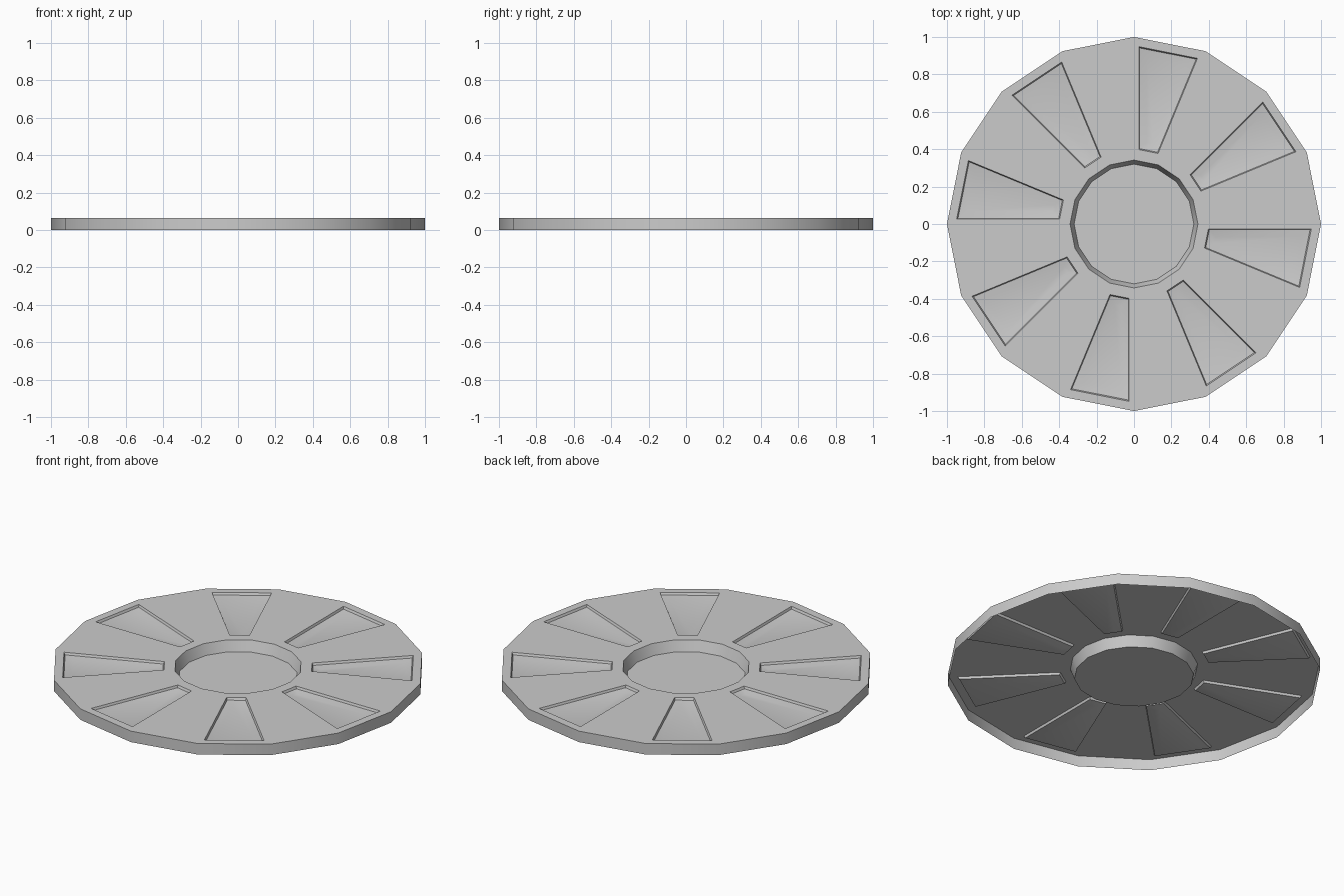
import bpy, bmesh
from math import cos, sin, tan, pi

if "Cube" in bpy.data.objects:
    bpy.data.objects.remove(bpy.data.objects["Cube"])

N = 16
STEP = 2 * pi / N
TOP, FLOOR = 0.065, 0.004
bm = bmesh.new()


def ring(r, z):
    return [bm.verts.new((r * cos(i * STEP), r * sin(i * STEP), z)) for i in range(N)]


def pocket_loop(angle, inner, outer, inset, z):
    # Four corners of a wedge, inset from the sector's straight sides
    pts = []
    for a, side in ((inner, -1), (outer, -1), (outer, 1), (inner, 1)):
        w = side * (a * tan(STEP / 2) - inset)
        pts.append(bm.verts.new((a * cos(angle) - w * sin(angle),
                                 a * sin(angle) + w * cos(angle), z)))
    return pts


def bridge(a, b):
    for i in range(len(a)):
        j = (i + 1) % len(a)
        bm.faces.new((a[i], a[j], b[j], b[i]))


# Outer skirt (open underneath), top edge, recess lip and recess floor
base = ring(1.0, 0.0)
rim = ring(1.0, TOP)
lip = ring(0.342, TOP)
bottom = ring(0.32, FLOOR)
bridge(base, rim)
bridge(lip, bottom)
bm.faces.new(bottom)

# Sixteen top sectors, every second one with a sunken wedge pocket
for i in range(N):
    j = (i + 1) % N
    sector = [lip[i], rim[i], rim[j], lip[j]]
    if i % 2 == 0:
        bm.faces.new(sector)
        continue
    mid = (i + 0.5) * STEP
    edge = pocket_loop(mid, 0.395, 0.935, 0.026, TOP)
    step = pocket_loop(mid, 0.401, 0.929, 0.031, TOP - 0.013)
    dish = pocket_loop(mid, 0.44, 0.885, 0.07, TOP - 0.022)
    bridge(sector, edge)
    bridge(edge, step)
    bridge(step, dish)
    bm.faces.new(dish)

mesh = bpy.data.meshes.new("round_plate")
bm.to_mesh(mesh)
bm.free()
plate = bpy.data.objects.new("round_plate", mesh)
bpy.context.collection.objects.link(plate)
bpy.context.view_layer.objects.active = plate
plate.select_set(True)
bpy.ops.object.shade_smooth_by_angle()
